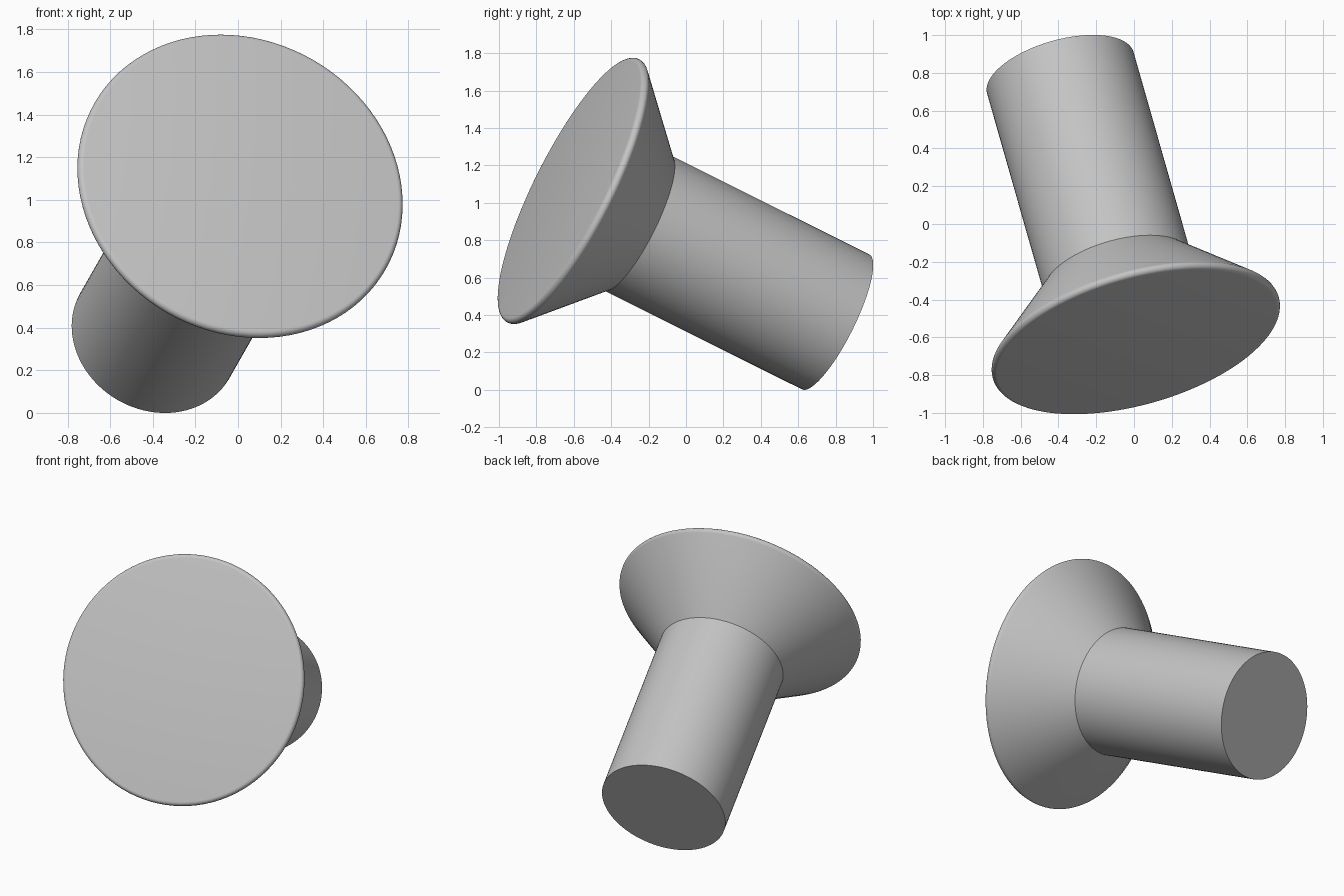
import bpy, bmesh, math
from mathutils import Vector

cube = bpy.data.objects.get("Cube")
if cube:
    bpy.data.objects.remove(cube, do_unlink=True)

SEGMENTS = 96
AXIS = Vector((0.247, -0.867, 0.433)).normalized()
TAIL = Vector((-0.39, 0.80, 0.363))      # centre of the shaft's free end
SHAFT_R, NECK = 0.403, 1.223             # shaft radius and length

metal = bpy.data.materials.new("plain grey")
metal.use_nodes = True
grey = (0.55, 0.55, 0.55, 1)
metal.diffuse_color = grey
metal.node_tree.nodes["Principled BSDF"].inputs["Base Color"].default_value = grey


def lathe(name, profile):
    """Spin (radius, height) points into a closed solid lying along AXIS."""
    bm = bmesh.new()
    rings = []
    for r, h in profile:
        rings.append([bm.verts.new((r * math.cos(a), r * math.sin(a), h))
                      for a in (2 * math.pi * i / SEGMENTS for i in range(SEGMENTS))])
    for low, high in zip(rings, rings[1:]):
        for i in range(SEGMENTS):
            j = (i + 1) % SEGMENTS
            bm.faces.new((low[i], low[j], high[j], high[i]))
    bm.faces.new(rings[0][::-1])
    bm.faces.new(rings[-1])
    mesh = bpy.data.meshes.new(name)
    bm.to_mesh(mesh)
    bm.free()
    mesh.materials.append(metal)
    obj = bpy.data.objects.new(name, mesh)
    bpy.context.collection.objects.link(obj)
    obj.location = TAIL
    obj.rotation_euler = AXIS.to_track_quat('Z', 'Y').to_euler()
    bpy.ops.object.select_all(action='DESELECT')
    obj.select_set(True)
    bpy.context.view_layer.objects.active = obj
    bpy.ops.object.shade_smooth_by_angle(angle=math.radians(30))
    return obj


# Straight cylindrical shaft
lathe("shaft", [(SHAFT_R, 0), (SHAFT_R, NECK)])

# Conical head with a rounded rim and a flat face
RIM_R, ROUND = 0.787, 0.025
rc = RIM_R - ROUND
hc = rc - SHAFT_R + NECK + ROUND * math.sqrt(2)
arc = [math.radians(-45 + 135 * i / 8) for i in range(9)]
lathe("countersunk_head", [(SHAFT_R, NECK)] +
      [(rc + ROUND * math.cos(a), hc + ROUND * math.sin(a)) for a in arc])
